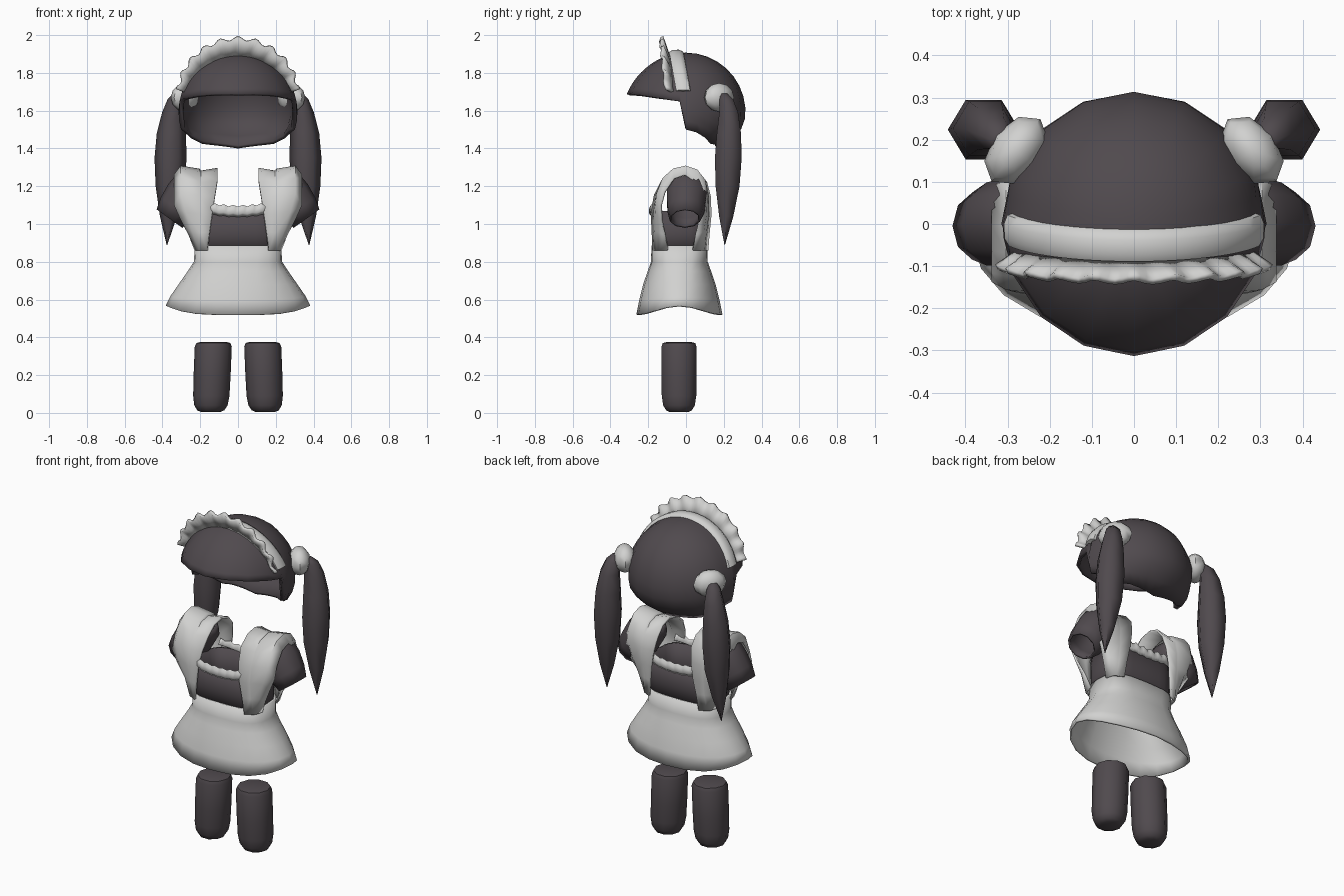
import bpy, bmesh, math
from math import sin, cos, pi, radians
from mathutils import Vector, Matrix

if "Cube" in bpy.data.objects:
    bpy.data.objects.remove(bpy.data.objects["Cube"])


def material(name, rgb):
    m = bpy.data.materials.new(name)
    m.diffuse_color = (*rgb, 1)
    m.use_nodes = True
    m.node_tree.nodes["Principled BSDF"].inputs["Base Color"].default_value = m.diffuse_color
    return m


DARK = material("dark_cloth", (0.080, 0.068, 0.076))
WHITE = material("off_white", (0.64, 0.64, 0.63))


def finish(name, bm, mat, mirror=False, thick=0.0, angle=50):
    bmesh.ops.remove_doubles(bm, verts=bm.verts, dist=0.0005)
    bmesh.ops.recalc_face_normals(bm, faces=bm.faces)
    mesh = bpy.data.meshes.new(name)
    bm.to_mesh(mesh)
    bm.free()
    mesh.materials.append(mat)
    ob = bpy.data.objects.new(name, mesh)
    bpy.context.collection.objects.link(ob)
    bpy.ops.object.select_all(action='DESELECT')
    ob.select_set(True)
    bpy.context.view_layer.objects.active = ob
    bpy.ops.object.shade_smooth_by_angle(angle=radians(angle))
    if thick:
        s = ob.modifiers.new("thickness", 'SOLIDIFY')
        s.thickness = thick
        s.offset = -1
    if mirror:
        ob.modifiers.new("mirror", 'MIRROR')
    return ob


def grid(rows, closed=False, caps=False):
    """Skin rows of points with quads; closed joins the ends of each row."""
    bm = bmesh.new()
    vs = [[bm.verts.new(p) for p in r] for r in rows]
    n = len(rows[0])
    for a, b in zip(vs, vs[1:]):
        for i in range(n if closed else n - 1):
            j = (i + 1) % n
            bm.faces.new((a[i], a[j], b[j], b[i]))
    if caps:
        bm.faces.new(vs[0])
        bm.faces.new(vs[-1])
    return bm


def ring(cx, cy, z, rx, ry, n, power=2.0):
    """Horizontal superellipse ring."""
    pts = []
    for i in range(n):
        c, s = cos(2 * pi * i / n), sin(2 * pi * i / n)
        e = 2 / power
        pts.append((cx + rx * math.copysign(abs(c) ** e, c),
                    cy + ry * math.copysign(abs(s) ** e, s), z))
    return pts


# Legs: rounded stumps leaning slightly inward at the top
leg = [(0.004, 0.05), (0.014, 0.072), (0.04, 0.088), (0.09, 0.096), (0.2, 0.098),
       (0.35, 0.098), (0.37, 0.090), (0.376, 0.065)]
finish("leg", grid([ring(0.145 - 0.04 * z, -0.037, z, r, r, 10) for z, r in leg],
                   True, True), DARK, mirror=True)

# Skirt: flared bell with the hem raised at the sides
skirt = [(0.52, 0.382, 0.228), (0.60, 0.360, 0.212), (0.68, 0.315, 0.192), (0.75, 0.266, 0.168),
         (0.80, 0.234, 0.150), (0.885, 0.228, 0.148)]
rows = []
for k, (z, rx, ry) in enumerate(skirt):
    r = ring(0, -0.035, z, rx, ry, 20, (2, 2.1, 2.2, 2.4, 2.8, 3.3)[k])
    lift = (0.048, 0.015, 0, 0, 0, 0)[k]
    rows.append([(x, y, zz + lift * abs(x / rx) ** 4) for x, y, zz in r])
finish("skirt", grid(rows, True), WHITE, thick=0.012)

# Bodice: open squarish tube
BW, BP = 0.212, 3.6
finish("bodice", grid([ring(0, -0.035, z, BW, ry, 28, BP) for z, ry in
                       ((0.85, 0.136), (0.95, 0.139), (1.07, 0.143))],
                      True), DARK, thick=0.012)

# Frilled trim along the front and back of the neckline
for name, side in (("front_neck_frill", -1), ("back_neck_frill", 1)):
    rows = []
    for dz, dy, amp in ((-0.032, 0.003, 0.5), (-0.015, 0.016, 0.6), (0.010, 0.014, 1),
                        (0.026, 0.002, 1), (0.0, -0.018, 0)):
        row = []
        for i in range(29):
            x = -0.175 + 0.35 * i / 28
            y = 0.143 * (1 - abs(x / BW) ** BP) ** (1 / BP)
            wave = 0.005 * amp * cos(pi * i / 2)
            row.append((x, -0.035 + side * (y + dy + wave * 0.5),
                        1.070 + dz + wave + 0.7 * x * x))
        rows.append(row)
    finish(name, grid(rows), WHITE, thick=0.008)

# Shoulder straps: flat inner strap, ridge, and outer frill wrapping the sleeve
arch = [(-0.178, 0.86), (-0.182, 0.96), (-0.187, 1.06), (-0.170, 1.16), (-0.130, 1.24),
        (-0.070, 1.29), (0.0, 1.305), (0.065, 1.285), (0.112, 1.23), (0.132, 1.15),
        (0.135, 1.05), (0.126, 0.96), (0.118, 0.86)]
rows = []
for y, z in arch:
    s = min(1, max(0, (z - 0.88) / 0.36))
    q = min(1, s * 1.35)
    d = y + 0.03
    drop = s * (0.03 + 0.05 * min(1, abs(d) / 0.13))
    rows.append([(0.165 - 0.055 * s, y, z - 0.008 * s),
                 (0.196, -0.03 + d * (0.88 + 0.07 * s), z - 0.022 * s),
                 (0.205, -0.03 + d * (0.87 + 0.10 * s), z - 0.012 * s),
                 (0.219 + 0.085 * q, -0.03 + d * (0.76 + 0.18 * s), z + 0.004 * s),
                 (0.230 + 0.108 * q, -0.03 + d * (0.46 + 0.40 * s), z - drop)])
finish("shoulder_strap", grid(rows), WHITE, mirror=True, thick=0.012)

# Sleeves: open tubes pointing down and outward
axis = Vector((0.58, 0, -0.81))
side = Vector((0.81, 0, 0.58))
rows = []
for t, r, y in ((-0.02, 0.06, 0.0), (0.0, 0.085, 0.0), (0.04, 0.106, 0.004), (0.11, 0.112, 0.005),
                (0.19, 0.103, 0.0), (0.255, 0.084, -0.005)):
    c = Vector((0.215, y, 1.235)) + axis * t
    rows.append([c + side * r * cos(a) + Vector((0, r * sin(a), 0))
                 for a in (2 * pi * i / 10 for i in range(10))])
finish("sleeve", grid(rows, True), DARK, mirror=True, thick=0.012)

# Hair: sixteen-sided dome, cut high over the face and low behind
HEM = [1.688, 1.688, 1.688, 1.685, 1.68, 1.672, 1.665, 1.65, 1.50,
       1.485, 1.455, 1.425, 1.42, 1.415, 1.41, 1.405, 1.40]
CZ, R, N = 1.592, 0.315, 32
rows = []
for i in range(N):
    k = min(i, N - i)
    phi = 2 * pi * k / N + (radians(5) if k == 7 else 0)
    if i > N / 2:
        phi = -phi
    facet = cos(pi / 16) if k % 2 and k != 7 else 1
    last = math.acos(max(-1, (HEM[k] - CZ) / R))
    col = []
    for j in range(13):
        th = last * j / 12
        z = CZ + R * cos(th)
        r = R * sin(th) * facet
        if k < 8:
            r *= 1 + 0.045 * cos(phi) * min(1, max(0, (1.86 - z) / 0.17))
        if z < 1.55 and k > 8:
            r *= 1 - 0.32 * ((1.55 - z) / 0.145) ** 2 * min(1, (k - 8) / 6)
        col.append((r * sin(phi), -r * cos(phi), z))
    rows.append(col)
finish("hair_cap", grid(rows + rows[:1]), DARK, thick=0.02)

# Headband: padded arch over the dome, leaning back at its ends
SPAN = radians(69)
rows = []
for i in range(25):
    a = SPAN * (2 * i / 24 - 1)
    row = []
    for dy, r in ((-0.038, 0.295), (-0.038, 0.318), (-0.02, 0.329), (0.015, 0.331),
                  (0.036, 0.322), (0.042, 0.295)):
        z = CZ + r * cos(a)
        row.append((r * sin(a), -0.052 + 0.18 * (1.915 - z) + dy, z))
    rows.append(row)
finish("headband", grid(rows, True, True), WHITE)

# Scalloped frill standing along the front of the headband
rows = []
for i in range(61):
    u = 2 * i / 60 - 1
    a = SPAN * u
    wave = cos(2 * pi * (i - 30) / 6)
    tall = 0.392 - 0.05 * u * u
    row = []
    for f in (0, 0.5, 1):
        r = 0.30 + (tall - 0.30 + 0.011 * wave) * f
        row.append((r * sin(a), -0.085 + 0.12 * (1.9 - CZ) * (1 - cos(a))
                    - 0.040 * f + 0.005 * wave * f, CZ + r * cos(a)))
    rows.append(row)
finish("headband_frill", grid(rows), WHITE, thick=0.016)

# Hair ties: faceted puffs at the back corners of the head
bm = bmesh.new()
bmesh.ops.create_uvsphere(bm, u_segments=8, v_segments=6, radius=1)
bmesh.ops.transform(bm, verts=bm.verts, matrix=Matrix.Translation((0.28, 0.175, 1.67))
                    @ Matrix.Rotation(radians(128), 4, 'Z') @ Matrix.Diagonal((0.094, 0.062, 0.076, 1)))
finish("hair_tie", bm, WHITE, mirror=True)

# Pigtails: six-sided spindles hanging from the ties
tail = [(0.318, 0.200, 1.692, 0.022), (0.330, 0.214, 1.660, 0.043), (0.342, 0.226, 1.59, 0.060),
        (0.353, 0.227, 1.48, 0.077), (0.357, 0.224, 1.35, 0.085), (0.360, 0.220, 1.20, 0.076),
        (0.368, 0.213, 1.04, 0.045), (0.376, 0.205, 0.89, 0.002)]
finish("pigtail", grid([ring(x, y, z, r, r * 0.96, 6) for x, y, z, r in tail],
                       True, True), DARK, mirror=True, angle=65)
